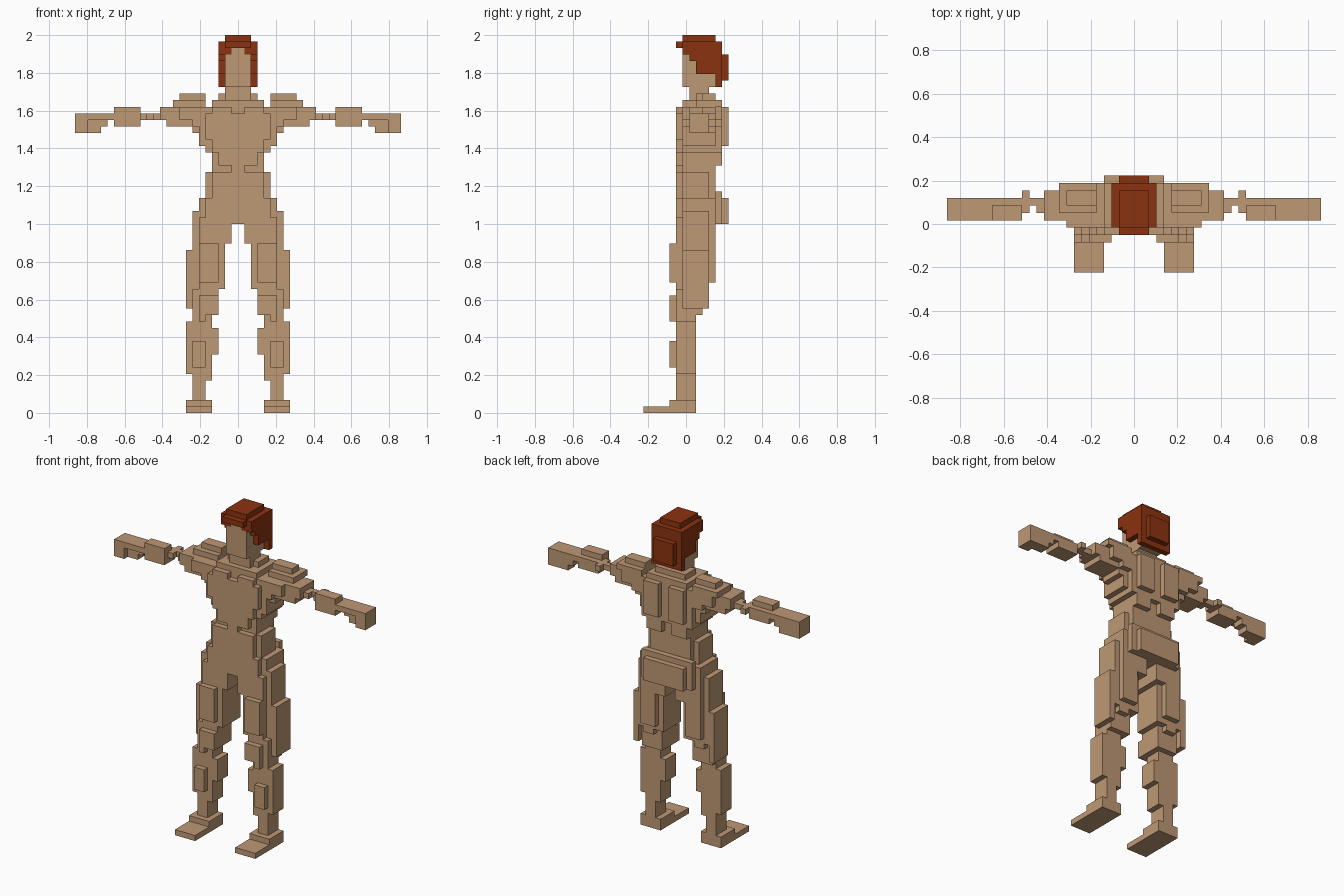
import bpy, bmesh
from mathutils import Vector

cube = bpy.data.objects.get("Cube")
if cube:
    bpy.data.objects.remove(cube, do_unlink=True)

V = 2 / 58          # one block
Y_MID = 6.5         # block row that lies on y = 0


def material(name, rgb):
    m = bpy.data.materials.new(name)
    m.use_nodes = True
    m.diffuse_color = (*rgb, 1)
    bsdf = m.node_tree.nodes["Principled BSDF"]
    bsdf.inputs["Base Color"].default_value = (*rgb, 1)
    bsdf.inputs["Roughness"].default_value = 0.8
    return m


SKIN = material("skin_tan", (0.515, 0.314, 0.178))
HAIR = material("hair_auburn", (0.26, 0.032, 0.005))


def fill(boxes):
    """Block cells covered by boxes (x0, x1, y0, y1, z0, z1)."""
    return {(x, y, z) for x0, x1, y0, y1, z0, z1 in boxes
            for x in range(x0, x1) for y in range(y0, y1) for z in range(z0, z1)}


def mirror(cells):
    return {(-1 - x, y, z) for x, y, z in cells}


def build(name, cells, mat):
    """Skin the outside of a set of cells and merge the flat faces."""
    bm = bmesh.new()
    verts = {}

    def corner(c):
        if c not in verts:
            verts[c] = bm.verts.new(Vector((c[0], c[1] - Y_MID, c[2])) * V)
        return verts[c]

    for cell in sorted(cells):
        for a in range(3):
            u, w = (a + 1) % 3, (a + 2) % 3
            for side in (0, 1):
                n = list(cell)
                n[a] += 2 * side - 1
                if tuple(n) in cells:
                    continue
                ring = []
                for du, dw in ((0, 0), (1, 0), (1, 1), (0, 1)):
                    c = list(cell)
                    c[a] += side
                    c[u] += du
                    c[w] += dw
                    ring.append(corner(tuple(c)))
                bm.faces.new(ring if side else ring[::-1])
    bmesh.ops.dissolve_limit(bm, angle_limit=0.01, verts=bm.verts[:], edges=bm.edges[:])
    me = bpy.data.meshes.new(name)
    bm.to_mesh(me)
    bm.free()
    me.materials.append(mat)
    ob = bpy.data.objects.new(name, me)
    bpy.context.collection.objects.link(ob)


def centre_part(name, boxes, mat, minus=()):
    cells = fill(boxes) - fill(minus)
    build(name, cells | mirror(cells), mat)


def side_parts(name, boxes, mat):
    cells = fill(boxes)
    build("left_" + name, cells, mat)
    build("right_" + name, mirror(cells), mat)


# Head and neck
centre_part("head", [
    (0, 2, 6, 11, 50, 55), (0, 1, 6, 11, 55, 56),
    (0, 2, 7, 10, 48, 50),
], SKIN)

# Hair cap with brim, side locks and a back roll
centre_part("hair", [
    (0, 2, 6, 13, 57, 58), (0, 3, 6, 12, 56, 57), (0, 2, 5, 6, 56, 57),
    (1, 3, 6, 12, 55, 56), (2, 3, 7, 12, 54, 55), (2, 3, 8, 12, 52, 54),
    (0, 3, 11, 12, 50, 56), (0, 2, 12, 13, 51, 55),
], HAIR, minus=[(0, 2, 11, 13, 57, 58)])

# Chest, waist and upper back
centre_part("torso", [
    (0, 3, 8, 11, 48, 49), (0, 4, 6, 12, 47, 48),
    (0, 7, 6, 12, 44, 47), (1, 4, 5, 6, 46, 47), (0, 5, 5, 6, 42, 46),
    (0, 6, 6, 11, 41, 44), (0, 5, 6, 12, 40, 44),
    (0, 4, 5, 6, 40, 42), (0, 3, 5, 6, 38, 40), (0, 1, 5, 6, 37, 38),
    (0, 4, 6, 11, 36, 41), (1, 4, 11, 12, 38, 41),
    (1, 4, 12, 13, 41, 47), (4, 5, 11, 12, 41, 46),
], SKIN)

# Hips and buttocks
centre_part("pelvis", [
    (0, 4, 5, 11, 33, 37), (0, 5, 6, 10, 33, 37),
    (0, 5, 5, 11, 31, 33), (0, 6, 6, 11, 30, 33),
    (0, 5, 5, 11, 29, 31),
    (0, 5, 11, 12, 29, 34), (0, 4, 12, 13, 29, 33),
], SKIN)

# Upper arm with stepped shoulder muscle
side_parts("upper_arm", [
    (5, 9, 9, 11, 48, 49), (5, 10, 8, 12, 47, 48),
    (6, 9, 6, 12, 45, 47), (9, 12, 7, 11, 45, 47),
    (6, 11, 7, 11, 44, 46), (6, 7, 7, 11, 43, 44),
], SKIN)

# Elbow, forearm and hand
side_parts("forearm", [
    (12, 15, 9, 10, 45, 46), (12, 13, 8, 10, 45, 46), (14, 15, 8, 11, 45, 46),
    (15, 19, 7, 10, 44, 46), (15, 19, 7, 9, 46, 47),
], SKIN)
side_parts("hand", [
    (19, 25, 7, 10, 45, 46), (20, 25, 8, 10, 44, 45),
    (21, 25, 8, 10, 43, 44), (23, 25, 7, 8, 43, 45),
], SKIN)

# Thigh with front and outer muscle plates
side_parts("thigh", [
    (1, 7, 6, 10, 26, 31), (1, 6, 5, 11, 26, 30),
    (2, 7, 6, 10, 19, 26), (2, 6, 5, 6, 19, 26), (3, 6, 10, 11, 20, 27),
    (3, 6, 4, 5, 20, 26), (7, 8, 6, 10, 16, 25),
    (3, 7, 5, 9, 15, 19), (4, 6, 9, 10, 18, 20),
], SKIN)

# Knee, calf and shin plate
side_parts("lower_leg", [
    (3, 6, 4, 8, 15, 18), (5, 6, 4, 5, 14, 15), (4, 7, 5, 8, 13, 15),
    (3, 7, 5, 8, 9, 13), (4, 7, 5, 8, 5, 9), (5, 7, 5, 8, 2, 5),
    (7, 8, 5, 8, 6, 14), (5, 7, 4, 5, 7, 11),
], SKIN)

# Foot
side_parts("foot", [(4, 8, 0, 8, 0, 1), (4, 8, 4, 8, 1, 2)], SKIN)
